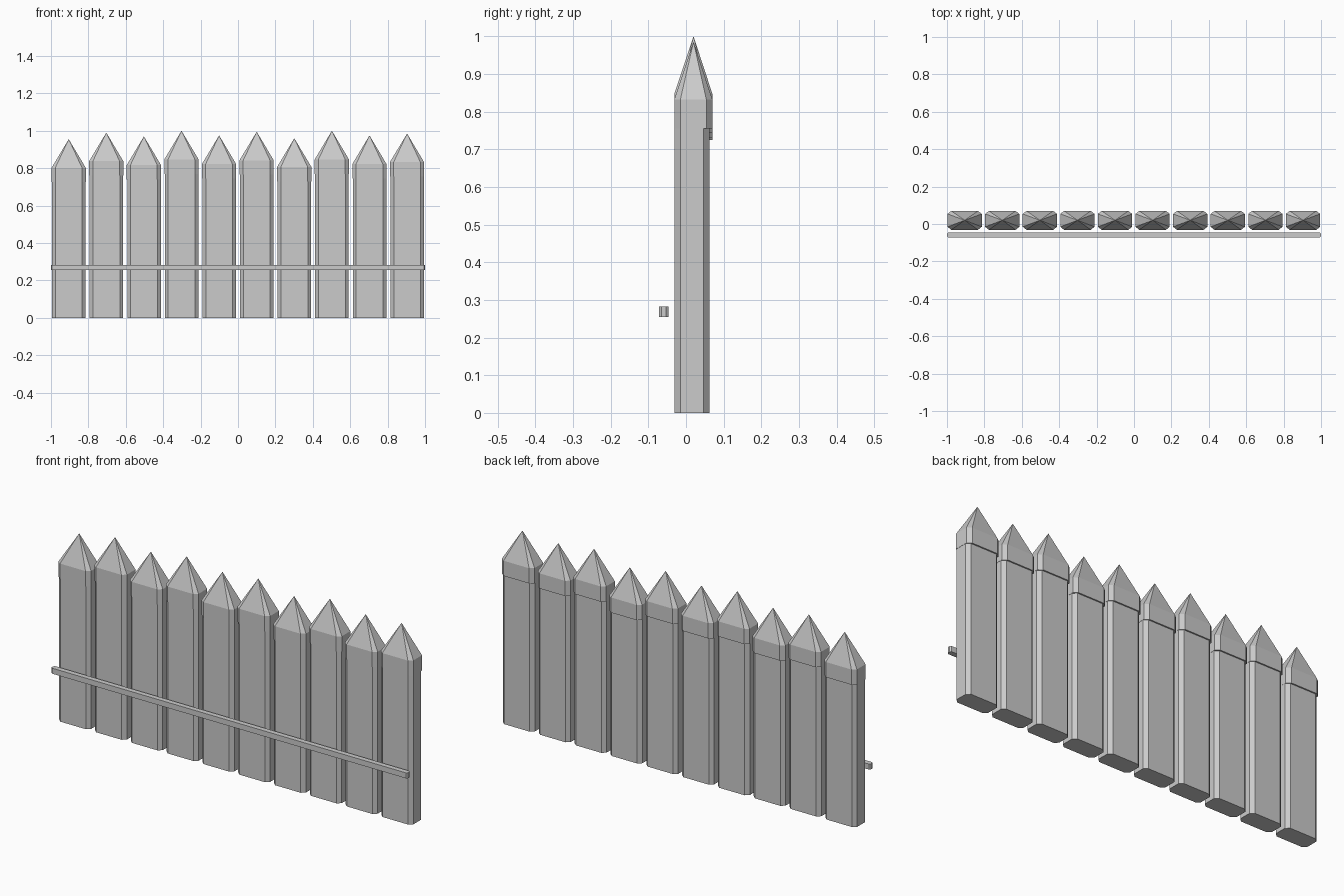
import bpy
import bmesh

cube = bpy.data.objects.get("Cube")
if cube:
    bpy.data.objects.remove(cube, do_unlink=True)

grey = bpy.data.materials.new("plain_grey")
grey.use_nodes = True
COLOUR = (0.6, 0.6, 0.6, 1)
grey.diffuse_color = COLOUR
grey.node_tree.nodes["Principled BSDF"].inputs["Base Color"].default_value = COLOUR


def ring(bm, x0, x1, y0, y1, z, cx, cy):
    """Rectangle outline with cut corners."""
    outline = [(x0 + cx, y0), (x1 - cx, y0), (x1, y0 + cy), (x1, y1 - cy),
               (x1 - cx, y1), (x0 + cx, y1), (x0, y1 - cy), (x0, y0 + cy)]
    return [bm.verts.new((x, y, z)) for x, y in outline]


def build(name, bounds, low, high, chamfer, tip=None):
    """Chamfered prism, closed by a flat cap or by a point."""
    bm = bmesh.new()
    bottom = ring(bm, *bounds, low, *chamfer)
    top = ring(bm, *bounds, high, *chamfer)
    bm.faces.new(bottom[::-1])
    apex = bm.verts.new(tip) if tip else None
    if not tip:
        bm.faces.new(top)
    for i in range(8):
        j = (i + 1) % 8
        bm.faces.new((bottom[i], bottom[j], top[j], top[i]))
        if tip:
            bm.faces.new((top[i], top[j], apex))
    mesh = bpy.data.meshes.new(name)
    bm.to_mesh(mesh)
    bm.free()
    mesh.materials.append(grey)
    obj = bpy.data.objects.new(name, mesh)
    bpy.context.collection.objects.link(obj)


# Pickets: a plain shaft under a slightly deeper pointed head
tips = [0.955, 0.99, 0.97, 1.0, 0.975, 0.995, 0.96, 1.0, 0.975, 0.985]
for n, tip in enumerate(tips):
    x = -0.905 + n * 0.201
    shoulder, collar = tip - 0.153, tip - 0.23
    build(f"picket_shaft_{n + 1}", (x - 0.089, x + 0.09, -0.03, 0.063),
          0, collar, (0.018, 0.016))
    build(f"picket_head_{n + 1}", (x - 0.092, x + 0.091, -0.031, 0.07),
          collar, shoulder, (0.02, 0.016), (x, 0.02, tip))

# Front rail
build("front_rail", (-1, 1, -0.072, -0.046), 0.255, 0.283, (0.006, 0.007))
